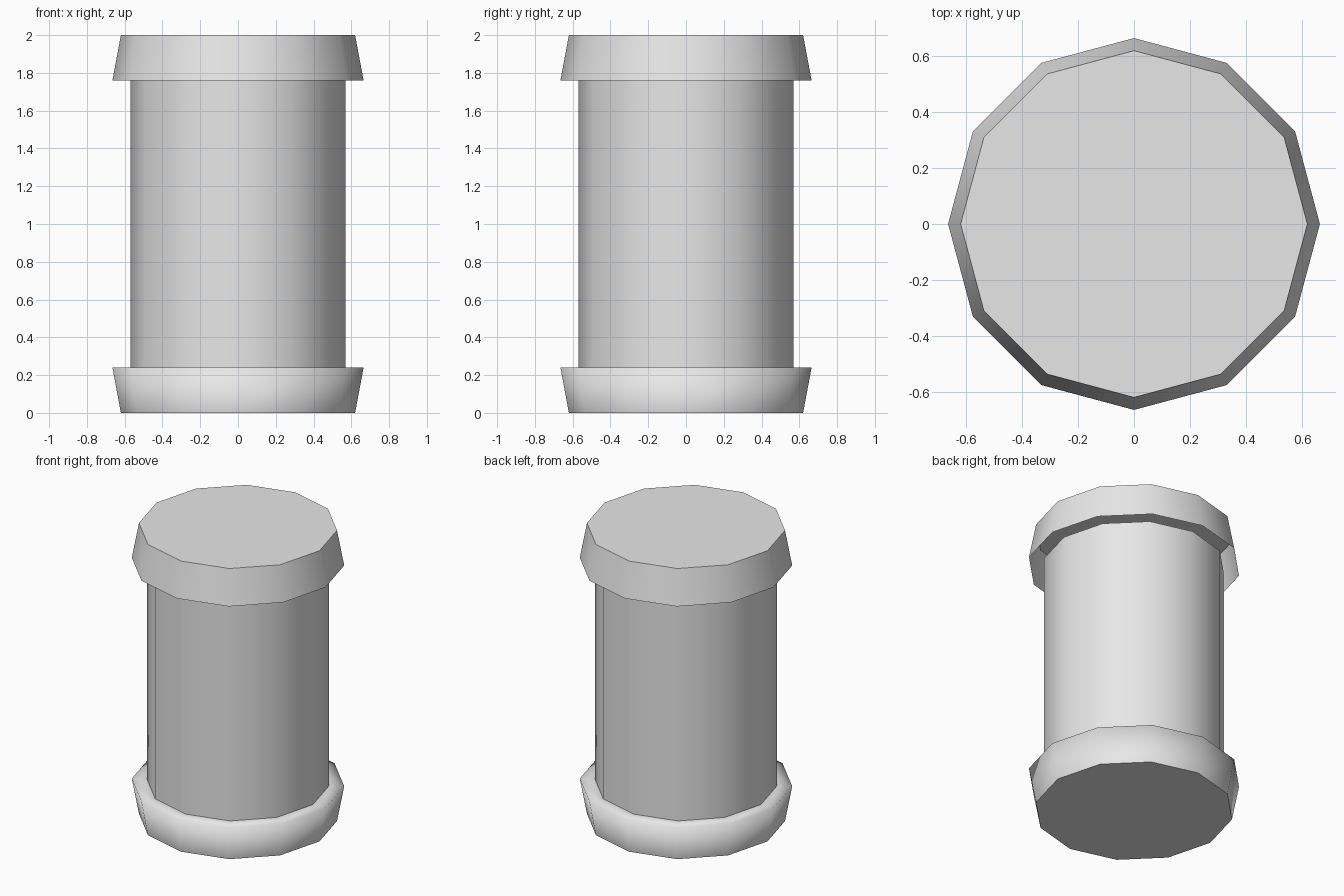
import bpy
import bmesh
from math import cos, sin, tau

SIDES = 12

old = bpy.data.objects.get("Cube")
if old:
    bpy.data.objects.remove(old, do_unlink=True)

# Single plain grey
grey = bpy.data.materials.new("plain_grey")
grey.use_nodes = True
grey.diffuse_color = (0.8, 0.8, 0.8, 1)
grey.node_tree.nodes["Principled BSDF"].inputs["Base Color"].default_value = (0.8, 0.8, 0.8, 1)


def turned_part(name, profile, cap=None, soft=()):
    """Turn an upward (radius, z) profile; cap closes one ring, soft rings stay unsharpened."""
    bm = bmesh.new()
    rings = [[bm.verts.new((r * cos(tau * i / SIDES), r * sin(tau * i / SIDES), z))
              for i in range(SIDES)] for r, z in profile]
    for low, high in zip(rings, rings[1:]):
        for i in range(SIDES):
            j = (i + 1) % SIDES
            bm.faces.new((low[i], low[j], high[j], high[i]))
    if cap == "bottom":
        bm.faces.new(rings[0][::-1])
    elif cap == "top":
        bm.faces.new(rings[-1])
    for face in bm.faces:
        face.smooth = True
    # Rings are sharp unless listed as soft; upright edges stay smooth
    for k, ring in enumerate(rings):
        for i in range(SIDES):
            edge = bm.edges.get((ring[i], ring[(i + 1) % SIDES]))
            edge.smooth = k in soft
    mesh = bpy.data.meshes.new(name)
    bm.to_mesh(mesh)
    bm.free()
    mesh.materials.append(grey)
    obj = bpy.data.objects.new(name, mesh)
    bpy.context.collection.objects.link(obj)
    return obj


# Straight drum between the collars
turned_part("body", [(0.57, 0.24), (0.57, 1.76)])

# Flared base collar with a softened rim and a ledge running in to the body
turned_part("base_collar", [(0.62, 0), (0.665, 0.24), (0.57, 0.24)],
            cap="bottom", soft=(1,))

# Lid-like top collar, hollow underneath
turned_part("top_collar", [(0.665, 1.76), (0.62, 2)], cap="top")
